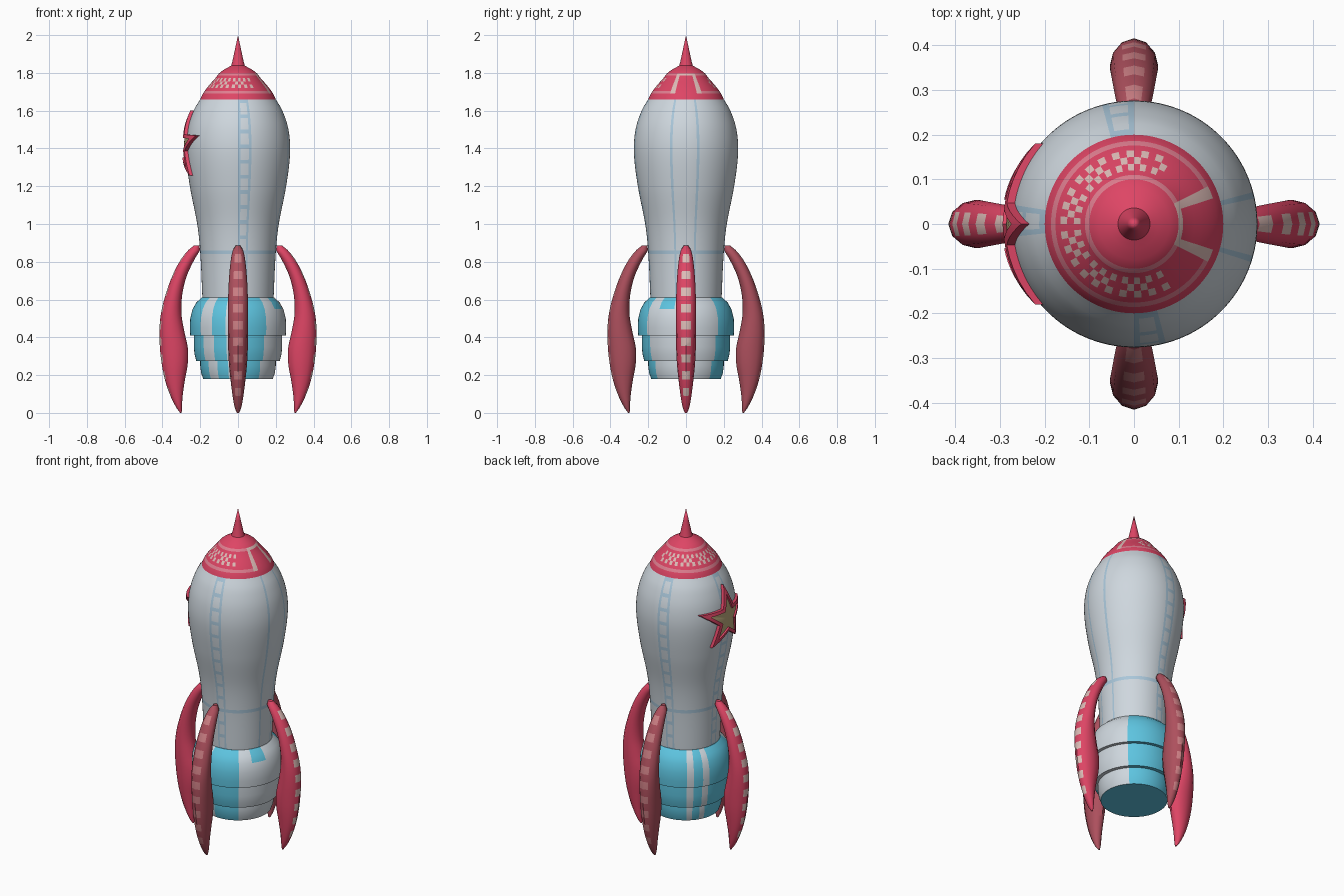
import bpy, bmesh
from math import radians, degrees, sin, cos, pi, atan2, sqrt, floor
from mathutils import Matrix

cube = bpy.data.objects.get("Cube")
if cube:
    bpy.data.objects.remove(cube, do_unlink=True)


def material(name, rgb):
    m = bpy.data.materials.new(name)
    m.use_nodes = True
    m.diffuse_color = (*rgb, 1)
    m.node_tree.nodes["Principled BSDF"].inputs["Base Color"].default_value = (*rgb, 1)
    return m


hull_white = material("hull white", (.62, .68, .73))
pale_blue = material("pale blue", (.40, .57, .70))
cyan = material("cyan", (.11, .55, .74))
red = material("red", (.73, .06, .13))
ring_pink = material("ring pink", (.75, .21, .28))
pale_pink = material("pale pink", (.72, .50, .47))
dull_rose = material("dull rose", (.42, .08, .11))
light_rose = material("light rose", (.60, .21, .23))
tan = material("tan", (.50, .40, .20))


def finish(name, bm, mats, angle=35):
    bmesh.ops.remove_doubles(bm, verts=bm.verts, dist=1e-5)
    bmesh.ops.recalc_face_normals(bm, faces=bm.faces)
    me = bpy.data.meshes.new(name)
    for m in mats:
        me.materials.append(m)
    bm.to_mesh(me)
    bm.free()
    me.polygons.foreach_set("use_smooth", [True] * len(me.polygons))
    me.set_sharp_from_angle(angle=radians(angle))
    ob = bpy.data.objects.new(name, me)
    bpy.context.collection.objects.link(ob)
    return ob


def sample(table, z, col):
    """Smooth interpolation of one column in a table sorted by its first column."""
    n = len(table)
    i = 0
    while i < n - 2 and z > table[i + 1][0]:
        i += 1

    def slope(k):
        a, b = table[max(k - 1, 0)], table[min(k + 1, n - 1)]
        return (b[col] - a[col]) / (b[0] - a[0])
    p, q = table[i], table[i + 1]
    h = q[0] - p[0]
    t = (z - p[0]) / h
    return ((2*t**3 - 3*t*t + 1) * p[col] + (t**3 - 2*t*t + t) * h * slope(i)
            + (3*t*t - 2*t**3) * q[col] + (t**3 - t*t) * h * slope(i + 1))


def skin(bm, rows, rule, closed=True):
    """Join rows of points with quads; rule(row, column) picks the material."""
    grid = [[bm.verts.new(p) for p in row] for row in rows]
    n = len(grid[0])
    for i in range(len(grid) - 1):
        for j in range(n if closed else n - 1):
            k = (j + 1) % n
            f = bm.faces.new((grid[i][j], grid[i][k], grid[i+1][k], grid[i+1][j]))
            f.material_index = rule(i, j)
    return grid


def lathe(name, profile, mats, paint, seg=120):
    """Turn (radius, height) pairs; paint(azimuth, radius, height) per face."""
    bm = bmesh.new()
    rows = [[(r * cos(2*pi*j/seg - pi), r * sin(2*pi*j/seg - pi), z)
             for j in range(seg)] for r, z in profile]

    def rule(i, j):
        (r0, z0), (r1, z1) = profile[i], profile[i + 1]
        return paint((j + .5) * 360 / seg - 180, (r0 + r1) / 2, (z0 + z1) / 2)
    skin(bm, rows, rule)
    return finish(name, bm, mats)


# Hull with ladder stripes, side lines and a waist band
hull = [(.60, .188), (.85, .200), (1.0, .216), (1.2, .255), (1.38, .276),
        (1.5, .267), (1.6, .235), (1.66, .200)]


def hull_radius(z):
    return sample(hull, z, 1)


def paint_hull(az, r, z):
    if .84 < z < .86:
        return 1
    for start in (-90, 90, 171):
        d = (az - start) % 360
        if d < 15 and (d < 3 or d > 12 or (z - .6) % .08 < .02):
            return 1
    return int(-18 < az < -15 or 12 < az < 15)


STEPS = 53
lathe("hull", [(hull_radius(.6 + 1.06 * i / STEPS), .6 + 1.06 * i / STEPS)
               for i in range(STEPS + 1)], [hull_white, pale_blue], paint_hull)


# Nose cap with rings, checker pattern and an outlined hatch
def paint_cap(az, r, z):
    if z > 1.81:
        return 0
    if abs(az) < 27 and .1 < r < .186:
        return 2 if abs(az) > 18 or r < .112 else 0
    if .176 < r < .186 or .1 < r < .11:
        return 1
    if .12 < r < .165 and abs(az) > 60:
        col, row = floor(az / 6), floor((r - .12) / .015)
        return 2 if (col + row) % 2 and col % 6 else 0
    return 0


cap = [(0, 1.66), (.2, 1.66), (.194, 1.675), (.186, 1.69), (.176, 1.705), (.165, 1.72),
       (.15, 1.738), (.135, 1.755), (.12, 1.772), (.11, 1.785), (.1, 1.798),
       (.08, 1.814), (.055, 1.828), (.036, 1.838), (.03, 1.86), (.015, 1.93), (0, 2)]
lathe("nose_cap", cap, [red, ring_pink, pale_pink], paint_cap)

# Stepped engine with uneven vertical bands
BANDS = [(-180, -141), (-123, -105), (-96, -54), (42, 126), (135, 147), (156, 180)]


def paint_engine(az, r, z):
    if z < .19 or any(a < az < b for a, b in BANDS):
        return 1
    return int(z > .54 and -36 < az < -15)


engine = [(0, .18), (.184, .18), (.195, .21), (.2, .25), (.2, .275), (.221, .275),
          (.230, .31), (.234, .35), (.234, .41), (.253, .41), (.255, .45), (.253, .5),
          (.24, .55), (.22, .585), (.19, .612), (0, .612)]
lathe("engine", engine, [hull_white, cyan], paint_engine)

# Four crescent fins: height, inner reach, outer reach, half thickness
fin = [(0, .298, .306, .006), (.03, .297, .328, .018), (.1, .292, .362, .030),
       (.18, .280, .388, .040), (.26, .266, .404, .048), (.34, .265, .413, .052),
       (.43, .284, .416, .054), (.52, .299, .409, .054), (.62, .296, .385, .052),
       (.72, .273, .350, .047), (.81, .232, .304, .038), (.865, .200, .260, .026),
       (.885, .205, .235, .012)]


def add_fin(name, angle, base, patch):
    bm = bmesh.new()
    count, sides = 40, 12
    rows = []
    for i in range(count + 1):
        z = .885 * i / count
        a, b, w = (sample(fin, z, c) for c in (1, 2, 3))
        rows.append([((a + b) / 2 + (b - a) / 2 * cos(2*pi*j/sides),
                      w * sin(2*pi*j/sides), z) for j in range(sides)])
    grid = skin(bm, rows, lambda i, j: int(j in (0, sides - 1) and i % 4 < 2
                                           and 1 < i < count - 2))
    bm.faces.new(grid[0])
    bm.faces.new(grid[-1])
    bm.transform(Matrix.Rotation(radians(angle), 4, 'Z'))
    finish(name, bm, [base, patch], 40)


add_fin("left_fin", 0, red, pale_pink)
add_fin("right_fin", 180, red, pale_pink)
add_fin("back_fin", 90, dull_rose, light_rose)
add_fin("front_fin", -90, dull_rose, light_rose)

# Star badge wrapped over the hull, with a raised border
corners = [((.19 if k % 2 == 0 else .08) * sin(k * pi / 5),
            (.19 if k % 2 == 0 else .08) * cos(k * pi / 5)) for k in range(10)]
outline = []
for k in range(10):
    (y0, z0), (y1, z1) = corners[k], corners[(k + 1) % 10]
    outline += [(y0 + (y1 - y0) * t / 5, z0 + (z1 - z0) * t / 5) for t in range(5)]


def star_row(scale, lift):
    row = []
    for y, dz in outline:
        y, z = y * scale, 1.41 + dz * scale
        row.append((-sqrt(hull_radius(z) ** 2 - y * y) - lift, y, z))
    return row


bm = bmesh.new()
layers = [(0, .010), (.35, .010), (.70, .010), (.72, .020), (1, .018), (1, -.012)]
skin(bm, [star_row(*layer) for layer in layers], lambda i, j: int(i < 2))
finish("star_badge", bm, [red, tan], 30)
